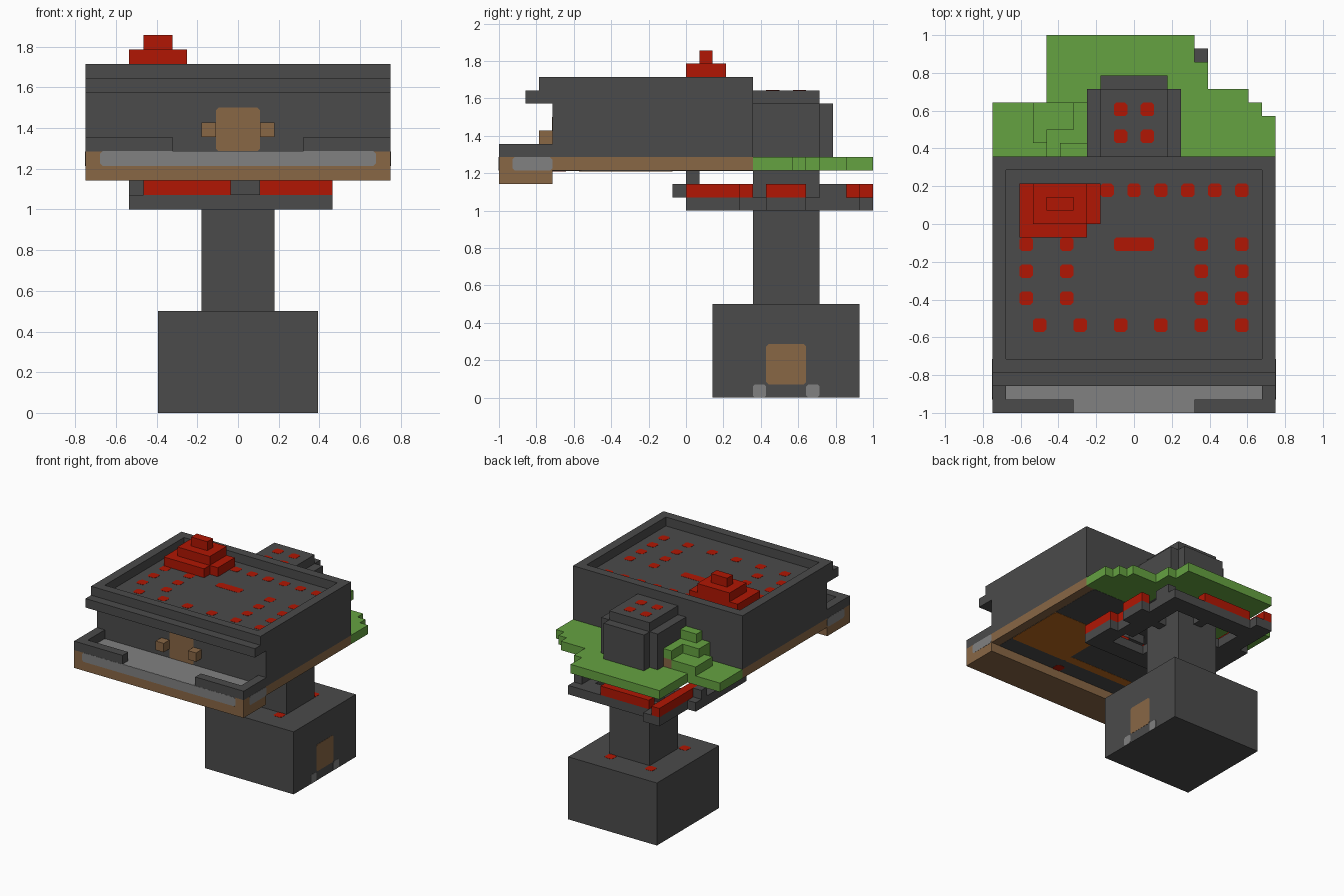
import bpy, bmesh
from mathutils import Vector

cube = bpy.data.objects.get("Cube")
if cube:
    bpy.data.objects.remove(cube, do_unlink=True)

U = 1 / 14          # one block
PLATE = 0.0015      # thickness of painted plates
CORNER = 0.17       # cut corner of a plate, in blocks


def material(name, *rgb):
    m = bpy.data.materials.new(name)
    m.use_nodes = True
    m.diffuse_color = (*rgb, 1)
    m.node_tree.nodes["Principled BSDF"].inputs["Base Color"].default_value = (*rgb, 1)
    return m


STONE = material("dark stone", .07, .07, .07)
PALE = material("pale stone", .22, .22, .22)
WOOD = material("wood", .25, .135, .06)
RED = material("red", .44, .008, .001)
GREEN = material("leaf green", .13, .36, .053)
ORANGE = material("orange wood", .5, .14, .012)


def place(i, j, k):
    return Vector((i * U - .75, j * U - 1, k * U))


def finish(name, bm, mat):
    bmesh.ops.recalc_face_normals(bm, faces=bm.faces)
    mesh = bpy.data.meshes.new(name)
    bm.to_mesh(mesh)
    bm.free()
    mesh.materials.append(mat)
    bpy.context.collection.objects.link(bpy.data.objects.new(name, mesh))


def blocks(name, mat, *boxes):
    """Boxes as block ranges: x0, x1, y0, y1, z0, z1."""
    bm = bmesh.new()
    for x0, x1, y0, y1, z0, z1 in boxes:
        lo, hi = place(x0, y0, z0), place(x1, y1, z1)
        verts = bmesh.ops.create_cube(bm, size=1)["verts"]
        for v in verts:
            v.co = (lo + hi) / 2 + v.co * (hi - lo)
    finish(name, bm, mat)


def plates(name, mat, axis, side, level, *rects):
    """Thin plates with cut corners, facing along one axis."""
    bm = bmesh.new()
    c = CORNER
    for a0, a1, b0, b1 in rects:
        outline = [(a0 + c, b0), (a1 - c, b0), (a1, b0 + c), (a1, b1 - c),
                   (a1 - c, b1), (a0 + c, b1), (a0, b1 - c), (a0, b0 + c)]
        verts = []
        for a, b in outline:
            p = [a, b]
            p.insert(axis, level)
            verts.append(bm.verts.new(place(*p)))
        face = bm.faces.new(verts)
        new = bmesh.ops.extrude_face_region(bm, geom=[face])["geom"]
        push = Vector((0, 0, 0))
        push[axis] = side * PLATE
        bmesh.ops.translate(bm, vec=push, verts=[g for g in new if isinstance(g, bmesh.types.BMVert)])
    finish(name, bm, mat)


def spot(i, j):
    return (i, i + 1, j, j + 1)


X, Y, Z = range(3)

# Foot and column
blocks("base", STONE, (5, 16, 16, 27, 0, 7))
blocks("column", STONE, (8, 13, 19, 24, 7, 17))
plates("base_door", WOOD, X, 1, 16, (20, 23, 1, 4))
plates("base_door_stones", PALE, X, 1, 16, (19, 20, 0, 1), (23, 24, 0, 1))
plates("base_lights", RED, Z, 1, 7, *[spot(i, j) for i in (7, 12) for j in (18, 24)])

# Lower walkway around the column
blocks("walkway", STONE,
       (4, 17, 14, 16, 14, 15), (4, 6, 16, 28, 14, 15), (3, 4, 14, 23, 14, 15),
       (15, 17, 16, 18, 14, 15), (14, 16, 18, 24, 14, 15), (16, 17, 20, 23, 14, 15),
       (6, 14, 25, 27, 14, 15), (14, 16, 24, 27, 14, 15),
       (10, 11, 16, 19, 14, 15), (10, 11, 24, 25, 14, 15),
       (6, 8, 21, 22, 14, 15), (13, 14, 21, 22, 14, 15))
blocks("walkway_steps", STONE,
       (10, 12, 13, 14, 15, 16), (10, 12, 14, 15, 16, 17),
       (3, 4, 21, 22, 15, 16), (15, 16, 24, 26, 15, 16))
blocks("walkway_rail", RED,
       (4, 10, 14, 15, 15, 16), (12, 17, 14, 15, 15, 16),
       (16, 17, 15, 18, 15, 16), (15, 16, 18, 19, 15, 16), (16, 17, 20, 23, 15, 16),
       (4, 5, 19, 28, 15, 16), (6, 12, 26, 27, 15, 16))

# Wooden deck with a thicker front lip
blocks("deck", WOOD, (0, 21, 0, 19, 17, 18), (0, 21, 0, 4, 16, 17))
plates("deck_underside", STONE, Z, -1, 17, (1, 20, 4, 19))
plates("deck_hatch", ORANGE, Z, -1, 16.96, (13, 20, 6, 13), (3, 13, 6, 7))
plates("deck_under_light", RED, Z, -1, 16.96, spot(12, 4))
plates("deck_floor", PALE, Z, 1, 18, (1, 20, 0, 4))
plates("deck_front_stone", PALE, Y, -1, 0, (1, 20, 17, 18))
plates("deck_left_stone", PALE, X, 1, 21, (1, 4, 17, 18))
plates("deck_right_stone", PALE, X, -1, 0, (1, 4, 17, 18))
blocks("deck_wall", STONE,
       (0, 6, 0, 1, 18, 19), (15, 21, 0, 1, 18, 19),
       (0, 1, 1, 4, 18, 19), (20, 21, 1, 4, 18, 19))

# Main hall, ledge and roof rim
blocks("hall", STONE, (0, 21, 4, 19, 18, 22), (0, 21, 2, 19, 22, 23))
blocks("roof_rim", STONE,
       (0, 21, 3, 4, 23, 24), (0, 21, 18, 19, 23, 24),
       (0, 1, 4, 18, 23, 24), (20, 21, 4, 18, 23, 24))
plates("hall_door", WOOD, Y, -1, 4, (9, 12, 18, 21))
blocks("door_brackets", WOOD, (8, 9, 3, 4, 19, 20), (12, 13, 3, 4, 19, 20))

# Roof lights
lights = [spot(i, 16) for i in (8, 10, 12, 14, 16, 18)]
lights += [spot(i, 6) for i in (3, 6, 9, 12, 15, 18)]
lights += [spot(i, j) for i in (2, 5, 15, 18) for j in (8, 10, 12)]
plates("roof_lights", RED, Z, 1, 23, (9, 12, 12, 13), *lights)

# Stepped red pile on the roof
blocks("roof_pile", RED,
       (2, 7, 13, 17, 23, 24), (7, 8, 14, 17, 23, 24),
       (3, 7, 14, 17, 24, 25), (4, 6, 15, 16, 25, 26))

# Rear tower
blocks("tower", STONE, (7, 14, 19, 24, 17, 22), (8, 13, 24, 25, 18, 22))
blocks("tower_cap", STONE, (8, 13, 19, 24, 22, 23))
plates("tower_lights", RED, Z, 1, 23, *[spot(i, j) for i in (9, 11) for j in (20, 22)])

# Garden terrace and bush
blocks("garden", GREEN, *[(x0, x1, y0, y1, 17, 18) for x0, x1, y0, y1 in (
    (0, 21, 19, 22), (0, 20, 22, 23), (4, 19, 23, 24), (4, 16, 24, 26), (4, 15, 26, 28))])
blocks("bush", GREEN,
       (3, 6, 20, 23, 18, 19), (4, 6, 19, 20, 18, 19),
       (4, 7, 19, 21, 19, 20), (6, 7, 21, 23, 19, 20), (5, 7, 19, 20, 20, 21))
blocks("bush_trunk", WOOD, (6, 7, 22, 23, 18, 19))
